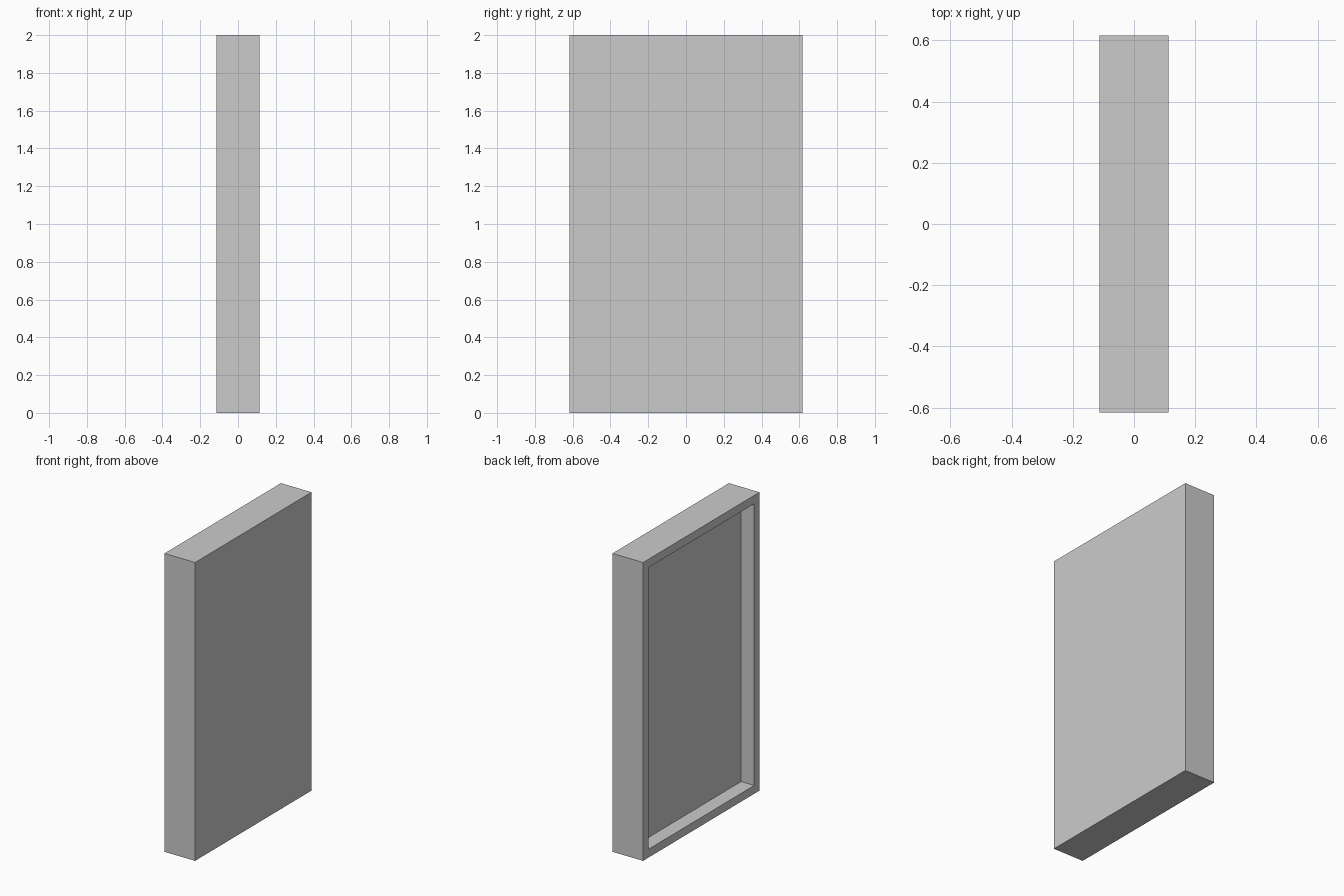
import bpy
import bmesh
from mathutils import Matrix, Vector

if "Cube" in bpy.data.objects:
    bpy.data.objects.remove(bpy.data.objects["Cube"])

DEPTH, WIDTH, HEIGHT = 0.227, 1.233, 2.0
RIM, RECESS = 0.056, 0.097

# Solid slab standing on the ground
bm = bmesh.new()
bmesh.ops.create_cube(bm, size=1.0, matrix=Matrix.Translation((0, 0, HEIGHT / 2))
                      @ Matrix.Diagonal((DEPTH, WIDTH, HEIGHT, 1)))

# Recessed panel with an even rim on the -x face
bm.normal_update()
face = next(f for f in bm.faces if f.normal.x < -0.9)
bmesh.ops.inset_region(bm, faces=[face], thickness=RIM, use_even_offset=True)
result = bmesh.ops.extrude_discrete_faces(bm, faces=[face])
panel = result["faces"][0]
bmesh.ops.translate(bm, verts=panel.verts, vec=Vector((RECESS, 0, 0)))
bmesh.ops.recalc_face_normals(bm, faces=bm.faces)

mesh = bpy.data.meshes.new("recessed_panel")
bm.to_mesh(mesh)
bm.free()
bpy.context.collection.objects.link(bpy.data.objects.new("recessed_panel", mesh))
